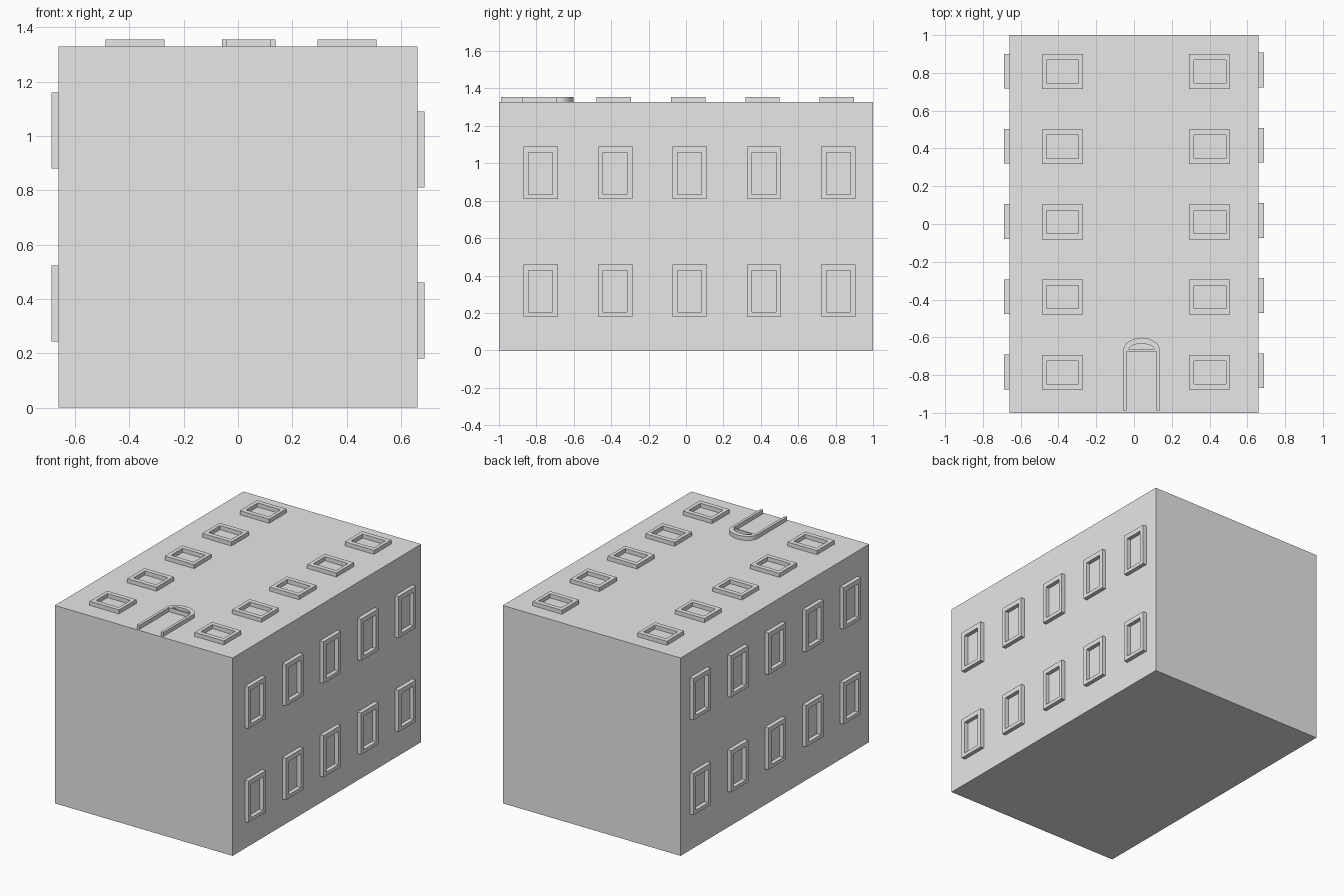
import bpy
import bmesh
import math

old = bpy.data.objects.get("Cube")
if old:
    bpy.data.objects.remove(old, do_unlink=True)

HALF_X, HALF_Y, TOP, DEPTH = 0.66, 1.0, 1.328, 0.027

stone = bpy.data.materials.new("plain grey")
stone.use_nodes = True
stone.diffuse_color = (0.8, 0.8, 0.8, 1)
stone.node_tree.nodes["Principled BSDF"].inputs["Base Color"].default_value = (0.8, 0.8, 0.8, 1)


def finish(name, bm):
    bmesh.ops.recalc_face_normals(bm, faces=bm.faces)
    mesh = bpy.data.meshes.new(name)
    bm.to_mesh(mesh)
    bm.free()
    mesh.materials.append(stone)
    obj = bpy.data.objects.new(name, mesh)
    bpy.context.collection.objects.link(obj)
    return obj


def box(name, x0, x1, y0, y1, z0, z1):
    bm = bmesh.new()
    bmesh.ops.create_cube(bm, size=1)
    for v in bm.verts:
        v.co.x = x1 if v.co.x > 0 else x0
        v.co.y = y1 if v.co.y > 0 else y0
        v.co.z = z1 if v.co.z > 0 else z0
    return finish(name, bm)


def ring(name, outer, inner, place):
    """Raised band between two matching outlines, placed on a wall."""
    bm = bmesh.new()
    loops = [[bm.verts.new(place(u, v, w)) for u, v in pts]
             for pts, w in ((outer, 0), (outer, DEPTH), (inner, DEPTH), (inner, 0))]
    n = len(outer)
    for k in range(4):
        a, b = loops[k], loops[(k + 1) % 4]
        for i in range(n):
            j = (i + 1) % n
            bm.faces.new((a[i], a[j], b[j], b[i]))
    return finish(name, bm)


def rect(u0, u1, v0, v1):
    return [(u0, v0), (u1, v0), (u1, v1), (u0, v1)]


def half_ellipse(cx, base, rx, ry, n=24):
    return [(cx + rx * math.cos(math.pi * i / n), base + ry * math.sin(math.pi * i / n))
            for i in range(n + 1)]


def on_top(u, v, w):
    return (u, v, TOP + w)


def on_side(sign):
    return lambda u, v, w: (sign * (HALF_X + w), u, v)


# Main block
box("building_body", -HALF_X, HALF_X, -HALF_Y, HALF_Y, 0, TOP)

STEP = 0.398
for i in range(5):
    # Window frames on the top face, two columns
    y = -0.785 + i * STEP
    for side, x in (("right", -0.487), ("left", 0.292)):
        ring(f"top_window_frame_{side}_{i + 1}",
             rect(x, x + 0.217, y - 0.092, y + 0.092),
             rect(x + 0.025, x + 0.194, y - 0.061, y + 0.061), on_top)
    # Window frames on both long sides, two rows
    for side, sign, yc, rows in (("left", 1, -0.777, (0.18, 0.81)),
                                 ("right", -1, -0.783, (0.243, 0.88))):
        y = yc + i * STEP
        for row, z in zip(("lower", "upper"), rows):
            ring(f"{side}_{row}_window_frame_{i + 1}",
                 rect(y - 0.092, y + 0.092, z, z + 0.28),
                 rect(y - 0.064, y + 0.064, z + 0.024, z + 0.248), on_side(sign))

# Arched doorway: two jambs and a round head with an open fanlight
DOOR_X, DOOR_HALF, SPRING = 0.04, 0.098, -0.675
for side, sign in (("right", -1), ("left", 1)):
    a, b = sorted((DOOR_X + sign * DOOR_HALF, DOOR_X + sign * (DOOR_HALF - 0.018)))
    box(f"door_jamb_{side}", a, b, -0.988, SPRING, TOP, TOP + DEPTH)
ring("door_arch", half_ellipse(DOOR_X, SPRING, DOOR_HALF, 0.073),
     half_ellipse(DOOR_X, SPRING + 0.01, 0.067, 0.031), on_top)
